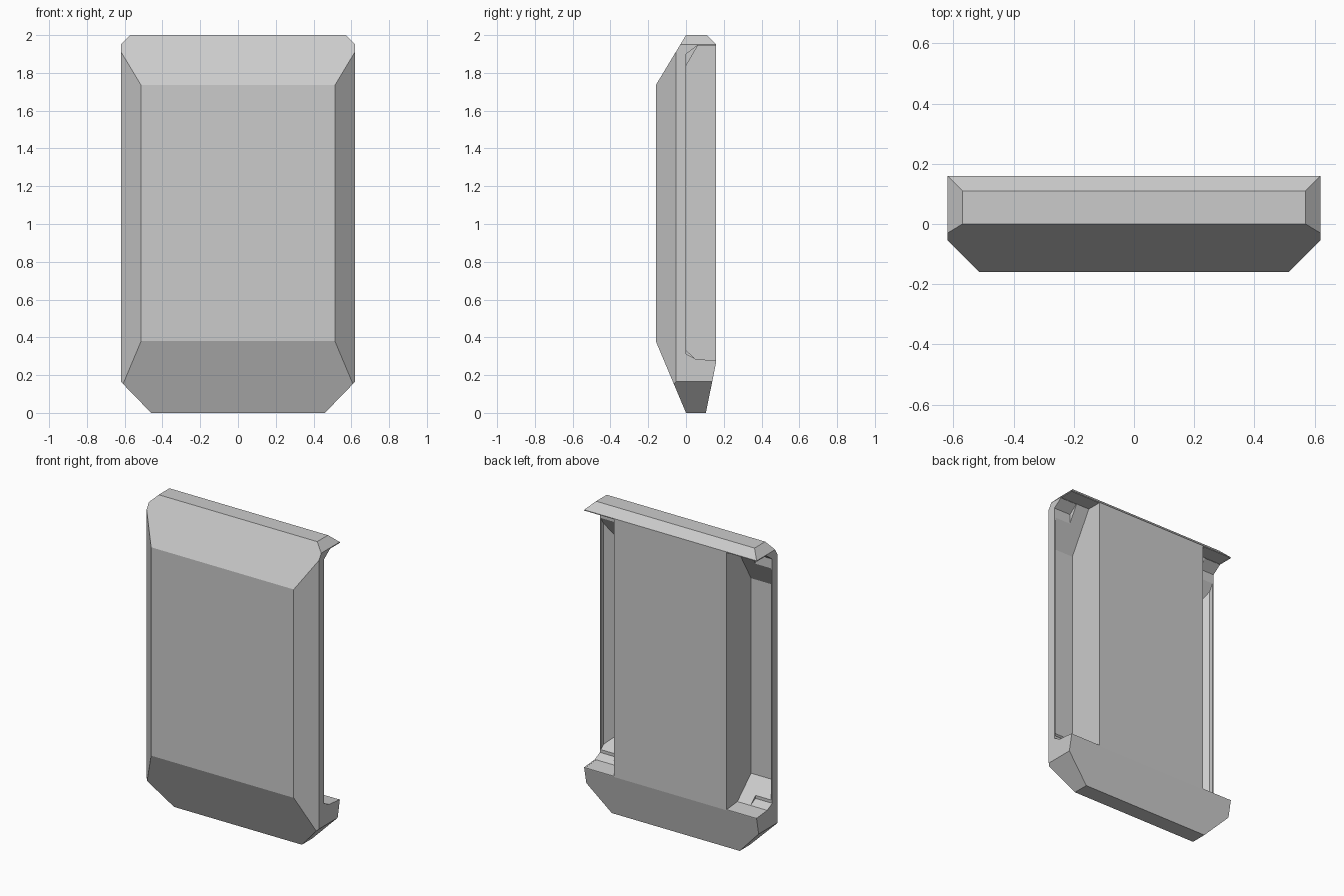
import bpy, bmesh
from mathutils import Vector

if "Cube" in bpy.data.objects:
    bpy.data.objects.remove(bpy.data.objects["Cube"])


def prism(name, profile, x0, x1, cuts=()):
    """Extrude a (y, z) profile along x, then trim it with planes (point, outward normal)."""
    bm = bmesh.new()
    face = bm.faces.new([bm.verts.new((x0, y, z)) for y, z in profile])
    ext = bmesh.ops.extrude_face_region(bm, geom=[face])["geom"]
    bmesh.ops.translate(bm, vec=(x1 - x0, 0, 0),
                        verts=[v for v in ext if isinstance(v, bmesh.types.BMVert)])
    for co, no in cuts:
        bmesh.ops.bisect_plane(bm, geom=bm.verts[:] + bm.edges[:] + bm.faces[:],
                               plane_co=Vector(co), plane_no=Vector(no), clear_outer=True)
        rim = [e for e in bm.edges if e.is_boundary]
        if rim:
            bmesh.ops.holes_fill(bm, edges=rim, sides=0)
    bmesh.ops.remove_doubles(bm, verts=bm.verts[:], dist=1e-5)
    bmesh.ops.recalc_face_normals(bm, faces=bm.faces[:])
    mesh = bpy.data.meshes.new(name)
    bm.to_mesh(mesh)
    bm.free()
    obj = bpy.data.objects.new(name, mesh)
    bpy.context.collection.objects.link(obj)
    return obj


# Outer slab: side profile with front bevels and trimmed corners
outline = [(-.16, .38), (0, 0), (.105, 0), (.16, .27),
           (.16, 1.95), (.11, 2), (0, 2), (-.16, 1.735)]
cuts = []
for s in (-1, 1):
    cuts += [((s * .513, -.16, 1), (s, -1, 0)),           # front side bevel
             ((s * .57, 0, 2), (s, 0, 1)),                # top corner
             ((s * .46, 0, 0), (s * .165, 0, -.16))]      # bottom corner
panel = prism("panel", outline, -.62, .62, cuts)

# Side pockets in the back, each with an opening through the side rim
pocket = [(-.09, .416), (.05, .285), (.16, .275), (.3, .262),
          (.3, 1.945), (.063, 1.945), (-.09, 1.684)]
opening = [(0, .312), (.05, .286), (.16, .276), (.3, .263),
           (.3, 1.944), (.06, 1.944), (0, 1.9)]
cutters = []
for s in (-1, 1):
    cutters.append(prism("pocket_cutter", pocket, s * .405, s * .612,
                         [((s * .548, -.09, 1), (s, -1, 0))]))
    cutters.append(prism("opening_cutter", opening, s * .5, s * .7))

bpy.context.view_layer.objects.active = panel
for cutter in cutters:
    cutter.hide_render = True
    mod = panel.modifiers.new("cut", "BOOLEAN")
    mod.operation = "DIFFERENCE"
    mod.solver = "EXACT"
    mod.object = cutter
    bpy.ops.object.modifier_apply(modifier=mod.name)
for cutter in cutters:
    bpy.data.objects.remove(cutter)
